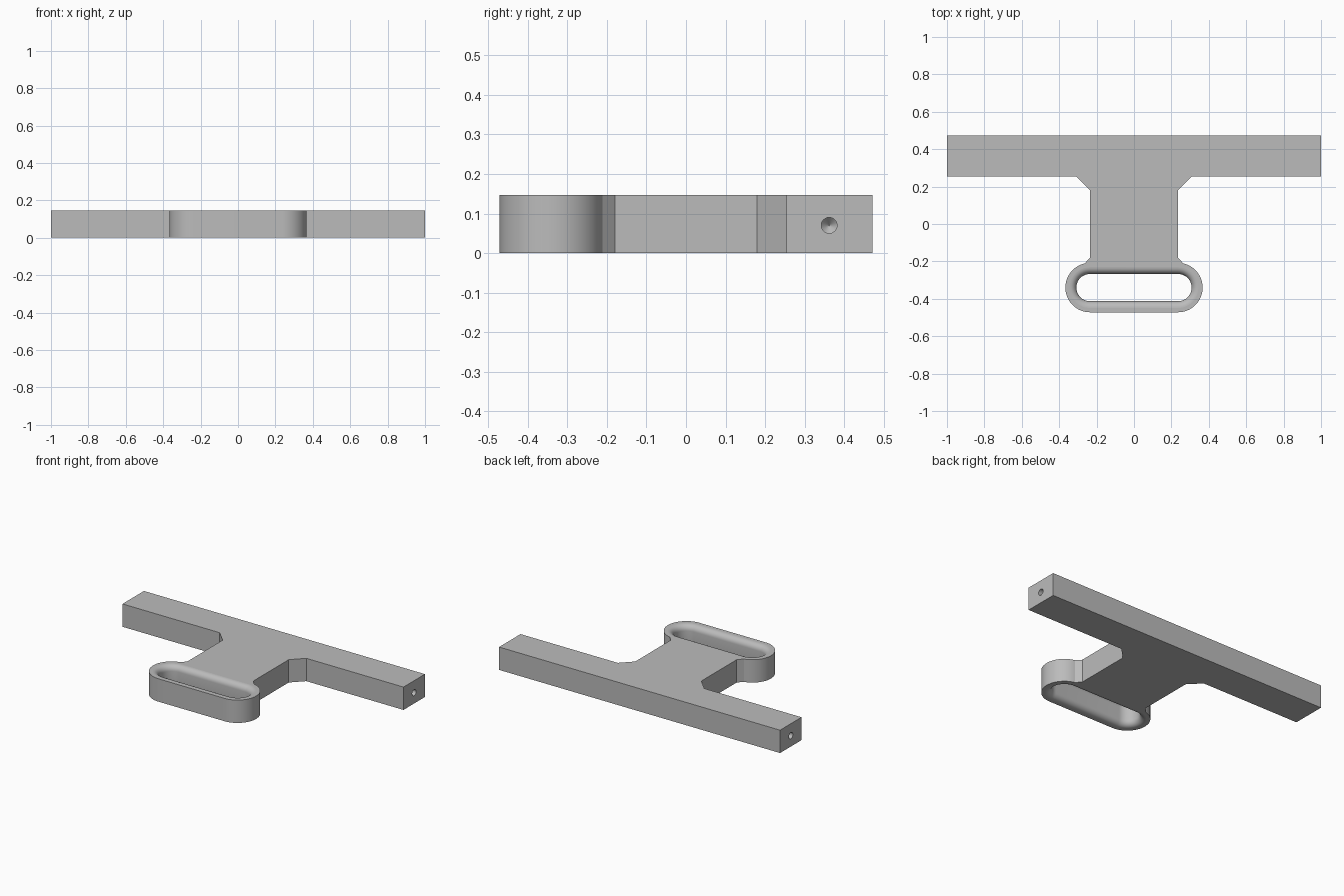
import bpy, bmesh
from math import sin, cos, pi

cube = bpy.data.objects.get("Cube")
if cube:
    bpy.data.objects.remove(cube, do_unlink=True)

HEIGHT = 0.147
SLOT_Y = -0.34      # centre line of the strap loop
SLOT_X = 0.235      # centres of its round ends

grey = bpy.data.materials.new("plain grey")
grey.use_nodes = True
grey.diffuse_color = (0.5, 0.5, 0.5, 1)
grey.node_tree.nodes["Principled BSDF"].inputs["Base Color"].default_value = (0.5, 0.5, 0.5, 1)


def loft(name, rings):
    """Closed solid through a stack of equal-length point rings."""
    bm = bmesh.new()
    loops = [[bm.verts.new(p) for p in ring] for ring in rings]
    n = len(loops[0])
    for a, b in zip(loops, loops[1:]):
        for i in range(n):
            j = (i + 1) % n
            bm.faces.new((a[i], a[j], b[j], b[i]))
    bm.faces.new(loops[0])
    bm.faces.new(loops[-1])
    bmesh.ops.recalc_face_normals(bm, faces=bm.faces)
    mesh = bpy.data.meshes.new(name)
    bm.to_mesh(mesh)
    bm.free()
    mesh.materials.append(grey)
    obj = bpy.data.objects.new(name, mesh)
    bpy.context.collection.objects.link(obj)
    return obj


def arc(cx, radius, start, end, steps):
    return [(cx + radius * cos(start + (end - start) * i / steps),
             SLOT_Y + radius * sin(start + (end - start) * i / steps))
            for i in range(steps + 1)]


# Body outline: right half from the loop up to the crossbar, then mirrored
half = arc(SLOT_X, 0.132, -pi / 2, pi * 0.43, 32)
half += [(0.235, -0.18), (0.235, 0.18), (0.308, 0.254), (1, 0.254), (1, 0.472)]
outline = half + [(-x, y) for x, y in reversed(half)]
body = loft("strap_bar_body", [[(x, y, z) for x, y in outline] for z in (0, HEIGHT)])


# Slot cutter: flared at both rims to round the inner edges
def slot_ring(z, radius):
    pts = arc(SLOT_X, radius, -pi / 2, pi / 2, 24) + arc(-SLOT_X, radius, pi / 2, pi * 1.5, 24)
    return [(x, y, z) for x, y in pts]


SLOT_R, ROUND, STEPS = 0.073, 0.036, 8
profile = [(ROUND * (1 - sin(a)), SLOT_R + ROUND * (1 - cos(a)))
           for a in [pi / 2 * (1 - i / STEPS) for i in range(STEPS + 1)]]
profile = [(-0.02, SLOT_R + ROUND)] + profile
profile[1:] = sorted(profile[1:])
profile += [(HEIGHT - z, r) for z, r in reversed(profile)]
cutters = [loft("slot_cutter", [slot_ring(z, r) for z, r in profile])]

# Blind drilled holes with conical bottoms in both crossbar ends
for side in (-1, 1):
    stations = [(1.02, 0.02), (0.86, 0.02), (0.84, 0.001)]
    cutters.append(loft("end_hole_cutter", [
        [(side * x, 0.362 + r * cos(2 * pi * i / 24), 0.07 + r * sin(2 * pi * i / 24))
         for i in range(24)] for x, r in stations]))

bpy.context.view_layer.objects.active = body
for cutter in cutters:
    cutter.hide_render = True
    mod = body.modifiers.new("cut", "BOOLEAN")
    mod.operation = "DIFFERENCE"
    mod.solver = "EXACT"
    mod.object = cutter
    bpy.ops.object.modifier_apply(modifier=mod.name)
    bpy.data.objects.remove(cutter, do_unlink=True)

# Smooth curved walls, flat top and bottom
bpy.ops.object.select_all(action="DESELECT")
body.select_set(True)
bpy.ops.object.shade_smooth_by_angle(angle=pi / 6)
for poly in body.data.polygons:
    if abs(poly.normal.z) > 0.9999:
        poly.use_smooth = False
